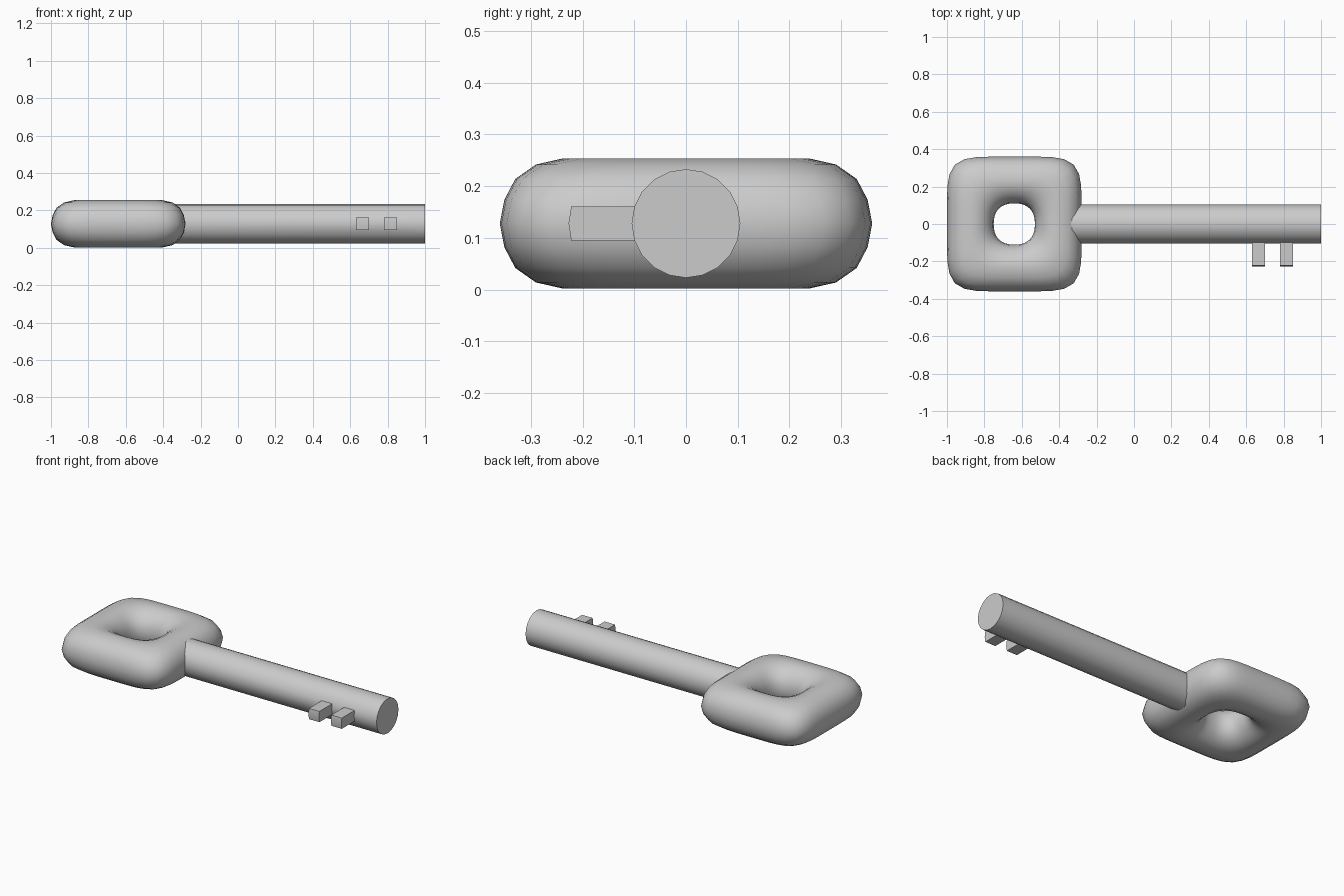
import bpy, bmesh
from math import sin, cos, pi

if "Cube" in bpy.data.objects:
    bpy.data.objects.remove(bpy.data.objects["Cube"])

ZC = 0.128  # mid-height of the key


def loft(bm, rings, closed=False):
    """Bridge consecutive rings of vertices with quads."""
    vs = [[bm.verts.new(p) for p in r] for r in rings]
    n = len(vs[0])
    count = len(vs) if closed else len(vs) - 1
    for i in range(count):
        a, b = vs[i], vs[(i + 1) % len(vs)]
        for j in range(n):
            k = (j + 1) % n
            bm.faces.new((a[j], a[k], b[k], b[j]))
    return vs


def finish(bm, name, angle):
    bmesh.ops.recalc_face_normals(bm, faces=bm.faces[:])
    me = bpy.data.meshes.new(name)
    bm.to_mesh(me)
    bm.free()
    ob = bpy.data.objects.new(name, me)
    bpy.context.collection.objects.link(ob)
    bpy.ops.object.select_all(action='DESELECT')
    ob.select_set(True)
    bpy.context.view_layer.objects.active = ob
    bpy.ops.object.shade_smooth_by_angle(angle=angle)
    return ob


# Bow: rounded square ring, squarish outside blending to a round hole
def bow_ring(size, dz, power, seg=48):
    pts = []
    for j in range(seg):
        t = 2 * pi * j / seg
        r = size * (abs(cos(t)) ** power + abs(sin(t)) ** power) ** (-1 / power)
        pts.append((-0.64 + r * cos(t), r * sin(t), ZC + dz))
    return pts


# half section from the outer rim to the hole: half-size, height, squareness
half = [(0.36, 0, 5.5), (0.351, 0.046, 5.4), (0.33, 0.086, 5.2),
        (0.29, 0.114, 4.8), (0.237, 0.126, 4.2), (0.195, 0.122, 3.4),
        (0.16, 0.103, 2.8), (0.132, 0.075, 2.5), (0.115, 0.039, 2.4),
        (0.11, 0, 2.4)]
section = half + [(s, -z, p) for s, z, p in reversed(half[1:-1])]
bm = bmesh.new()
loft(bm, [bow_ring(*s) for s in section], closed=True)
finish(bm, "bow", pi / 3)

# Shaft: 20-sided rod with loops where the teeth sit
R, SIDES = 0.105, 20
cuts = [-0.42, 0.63, 0.70, 0.78, 0.85, 1.0]
bm = bmesh.new()
rings = loft(bm, [[(x, R * cos(2 * pi * j / SIDES), ZC + R * sin(2 * pi * j / SIDES))
                   for j in range(SIDES)] for x in cuts])
bm.faces.new(rings[0])
bm.faces.new(rings[-1])

# Teeth: pull the two side facets of each band outwards
bm.normal_update()
for x0, x1 in ((0.63, 0.70), (0.78, 0.85)):
    faces = [f for f in bm.faces if len(f.verts) == 4
             and x0 < f.calc_center_median().x < x1
             and f.calc_center_median().y < -0.1]
    out = bmesh.ops.extrude_face_region(bm, geom=faces)
    verts = [g for g in out["geom"] if isinstance(g, bmesh.types.BMVert)]
    bmesh.ops.translate(bm, verts=verts, vec=(0, -0.122, 0))
    bmesh.ops.delete(bm, geom=faces, context='FACES_ONLY')
finish(bm, "shaft_with_teeth", pi / 6)
